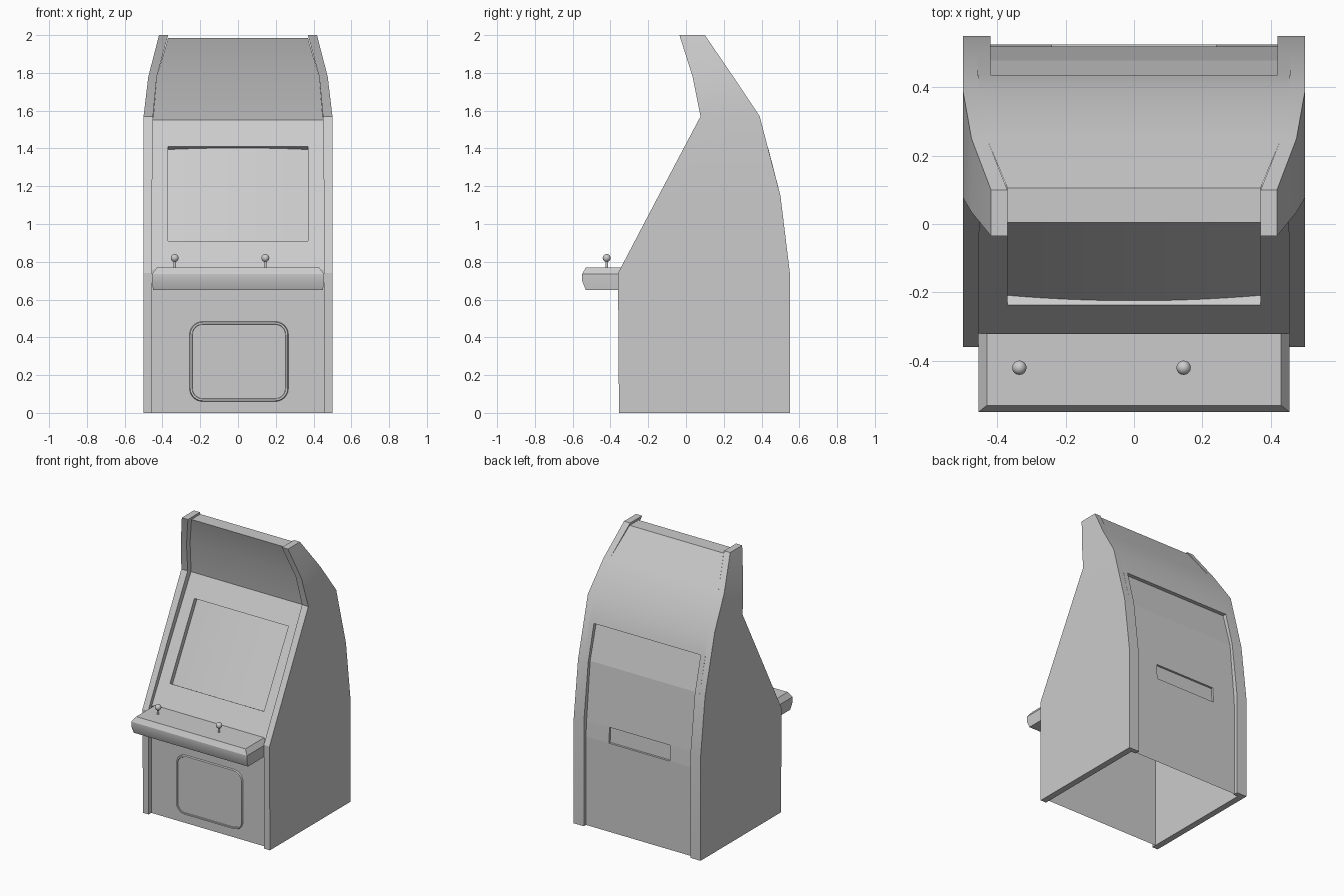
import bpy, bmesh, math
from mathutils import Vector

cube = bpy.data.objects.get("Cube")
if cube:
    bpy.data.objects.remove(cube, do_unlink=True)

grey = bpy.data.materials.new("plain_grey")
grey.use_nodes = True
grey.diffuse_color = (0.6, 0.6, 0.6, 1)
grey.node_tree.nodes["Principled BSDF"].inputs["Base Color"].default_value = (0.6, 0.6, 0.6, 1)

FRONT, BACK = Vector((0, -1, 0.1)), Vector((0, 1, 0.1))


def finish(name, bm, out=None, smooth=True):
    """Turn a bmesh into an object; open sheets are turned to face 'out'."""
    bmesh.ops.recalc_face_normals(bm, faces=bm.faces[:])
    if out is not None:
        total = sum((f.normal * f.calc_area() for f in bm.faces), Vector())
        if total.dot(out) < 0:
            bmesh.ops.reverse_faces(bm, faces=bm.faces[:])
    mesh = bpy.data.meshes.new(name)
    bm.to_mesh(mesh)
    bm.free()
    mesh.materials.append(grey)
    obj = bpy.data.objects.new(name, mesh)
    bpy.context.collection.objects.link(obj)
    if smooth:
        bpy.ops.object.select_all(action='DESELECT')
        obj.select_set(True)
        bpy.context.view_layer.objects.active = obj
        bpy.ops.object.shade_smooth_by_angle(angle=math.radians(25))


def bridge(bm, a, b):
    """Join two closed loops of vertices with quads."""
    for i in range(len(a)):
        j = (i + 1) % len(a)
        bm.faces.new((a[i], a[j], b[j], b[i]))


def grid(bm, points):
    """Skin a list of point rows with quads."""
    verts = [[bm.verts.new(p) for p in row] for row in points]
    return [[bm.faces.new((a[i], a[i + 1], b[i + 1], b[i])) for i in range(len(a) - 1)]
            for a, b in zip(verts, verts[1:])]


def loft(name, rings):
    """Closed solid through rings of equal size."""
    bm = bmesh.new()
    loops = [[bm.verts.new(p) for p in ring] for ring in rings]
    for a, b in zip(loops, loops[1:]):
        bridge(bm, a, b)
    bm.faces.new(loops[0])
    bm.faces.new(loops[-1])
    finish(name, bm)


def sheet(name, rows, out):
    """Open strip across the cabinet; rows are (half width, y, z)."""
    bm = bmesh.new()
    grid(bm, [[(-w, y, z), (w, y, z)] for w, y, z in rows])
    finish(name, bm, out)


def recessed_panel(name, rows, half, hole, sink, out, floor):
    """Panel of (y, z) rows whose second middle cell is sunk."""
    bm = bmesh.new()
    face = grid(bm, [[(x, y, z) for x in (-half, -hole, hole, half)] for y, z in rows])[1][1]
    rim = face.verts[:]
    bmesh.ops.delete(bm, geom=[face], context='FACES_ONLY')
    sunk = [bm.verts.new(v.co + sink) for v in rim]
    bridge(bm, rim, sunk)
    if floor:
        bm.faces.new(sunk)
    finish(name, bm, out, smooth=False)


# side panels: front y, back y, z, inner x, outer x
SIDE = [(-.355, .55, 0, .455, .5), (-.36, .55, .74, .455, .5), (-.145, .5, 1.15, .455, .5),
        (.077, .39, 1.57, .45, .5), (.035, .25, 1.78, .43, .475), (-.035, .1, 2, .37, .418)]
for side, s in (("left", 1), ("right", -1)):
    loft(side + "_side_panel", [[(s * i, f, z), (s * o, f, z), (s * o, b, z), (s * i, b, z)]
                                for f, b, z, i, o in SIDE])
    # rear rails framing the service door
    loft(side + "_rear_rail", [[(s * .42, b - .035, z), (s * .457, b - .035, z),
                                (s * .457, b, z), (s * .42, b, z)]
                               for b, z in ((.55, 0), (.55, .74), (.5, 1.15), (.436, 1.4))])

# front, header and rear sheets
sheet("lower_front_panel", [(.455, -.325, 0), (.455, -.325, .76)], FRONT)
sheet("header_panel", [(.45, .115, 1.55), (.43, .075, 1.78), (.37, .005, 1.985)], FRONT)
sheet("top_panel", [(.37, .005, 1.985), (.37, .105, 1.985)], Vector((0, 0, 1)))
sheet("rear_hood", [(.456, .436, 1.4), (.45, .39, 1.57), (.43, .25, 1.78), (.37, .105, 1.985)], BACK)
sheet("rear_hood_lip", [(.456, .436, 1.4), (.456, .408, 1.4)], Vector((0, 0, -1)))

# service door with handle slot
recessed_panel("service_door", [(.525, 0), (.525, .63), (.518, .74), (.478, 1.15), (.408, 1.4)],
               .425, .24, Vector((0, -.015, 0)), BACK, True)

# screen surround and bulging screen
slope = Vector((0, .435, .79)).normalized()
inward = Vector((0, slope.z, -slope.y))
base = Vector((0, -.32, .76))


def on_slope(z):
    return base + slope * ((z - base.z) / slope.z)


recessed_panel("screen_surround", [on_slope(z)[1:] for z in (.76, .91, 1.41, 1.55)],
               .455, .37, inward * .034, FRONT, False)
bm = bmesh.new()
cols = [i / 8 - 1 for i in range(17)]
grid(bm, [[on_slope(z) + Vector((.37 * u, 0, 0)) + inward * (.015 + .018 * u * u) for u in cols]
          for z in (.91, 1.41)])
finish("screen", bm, FRONT)

# control shelf
loft("control_shelf", [[(-w, f, z), (w, f, z), (w, -.32, z), (-w, -.32, z)]
                       for z, w, f in ((.65, .45, -.53), (.7, .455, -.55),
                                       (.735, .455, -.55), (.77, .43, -.53))])

# joysticks
for side, x in (("right", -.335), ("left", .145)):
    bm = bmesh.new()
    stick = bmesh.ops.create_cone(bm, cap_ends=True, segments=12, radius1=.007, radius2=.007, depth=.06)
    bmesh.ops.translate(bm, verts=stick["verts"], vec=(x, -.42, .79))
    ball = bmesh.ops.create_uvsphere(bm, u_segments=16, v_segments=10, radius=.021)
    bmesh.ops.translate(bm, verts=ball["verts"], vec=(x, -.42, .82))
    finish(side + "_joystick", bm)

# rounded coin door with bevelled rim
bm = bmesh.new()
rings = []
for y, shrink in ((-.325, 0), (-.335, .004), (-.335, .014), (-.331, .016)):
    ring = []
    for k, (sx, sz) in enumerate(((1, 1), (-1, 1), (-1, -1), (1, -1))):
        for j in range(7):
            a = math.radians(90 * k + 15 * j)
            r = .07 - shrink
            ring.append((.005 + sx * .192 + r * math.cos(a), y, .272 + sz * .142 + r * math.sin(a)))
    rings.append([bm.verts.new(p) for p in ring])
for a, b in zip(rings, rings[1:]):
    bridge(bm, a, b)
bm.faces.new(rings[-1])
finish("coin_door", bm, FRONT)
